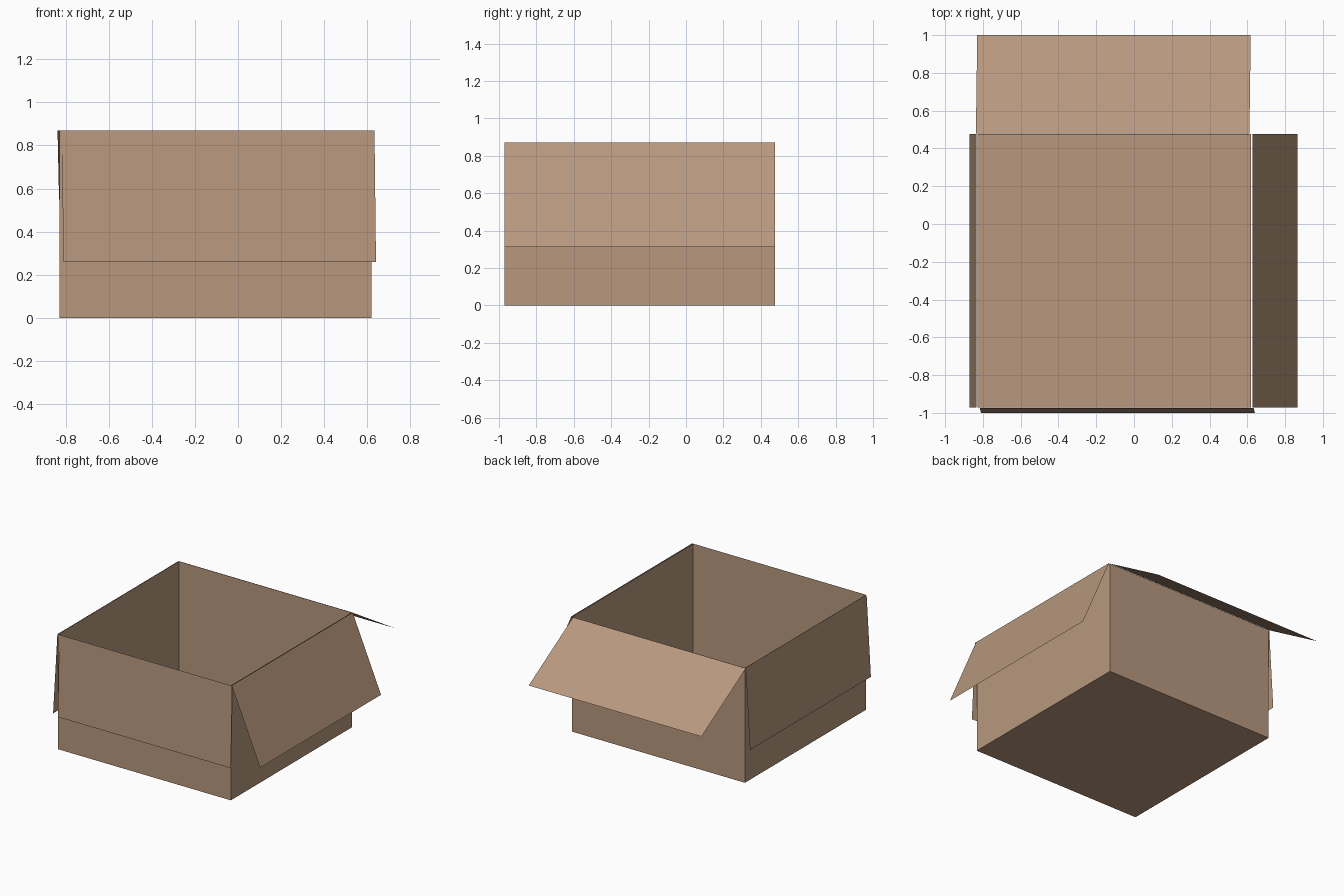
import bpy, bmesh
from mathutils import Vector

if "Cube" in bpy.data.objects:
    bpy.data.objects.remove(bpy.data.objects["Cube"])


def material(name, color):
    m = bpy.data.materials.new(name)
    m.diffuse_color = (*color, 1.0)
    m.use_nodes = True
    m.node_tree.nodes["Principled BSDF"].inputs["Base Color"].default_value = m.diffuse_color
    return m


cardboard = material("cardboard brown", (0.479, 0.314, 0.209))


def add_object(name, bm, mat):
    mesh = bpy.data.meshes.new(name)
    bm.to_mesh(mesh)
    bm.free()
    mesh.materials.append(mat)
    obj = bpy.data.objects.new(name, mesh)
    bpy.context.collection.objects.link(obj)
    return obj


X0, X1 = -0.828, 0.620
Y0, Y1 = -0.971, 0.477
H = 0.87

# Open box body: thin sheet walls and floor, no lid
bm = bmesh.new()
bmesh.ops.create_cube(bm, size=1)
for v in bm.verts:
    v.co = Vector((X1 if v.co.x > 0 else X0,
                   Y1 if v.co.y > 0 else Y0,
                   H if v.co.z > 0 else 0.0))
bm.normal_update()
lid = [f for f in bm.faces if f.normal.z > 0.9]
bmesh.ops.delete(bm, geom=lid, context='FACES_ONLY')
add_object("box_body", bm, cardboard)


# Flaps: a thin sheet swept from the hinge line by an offset
def flap(name, start, end, offset):
    a, b, d = Vector(start), Vector(end), Vector(offset)
    bm = bmesh.new()
    bm.faces.new([bm.verts.new(p) for p in (a, a + d, b + d, b)])
    add_object(name, bm, cardboard)


flap("front_flap", (-0.817, Y0 - 0.002, H), (0.633, Y0 - 0.002, H), (0.007, -0.027, -0.61))
flap("right_flap", (0.627, Y0, H + 0.002), (0.627, Y1, H + 0.002), (0.238, 0, -0.56))
flap("back_flap", (0.611, Y1 + 0.002, H), (-0.837, Y1 + 0.002, H), (0.007, 0.521, -0.32))
flap("left_flap", (-0.834, Y1, H), (-0.834, Y0, H), (-0.036, 0, -0.61))
